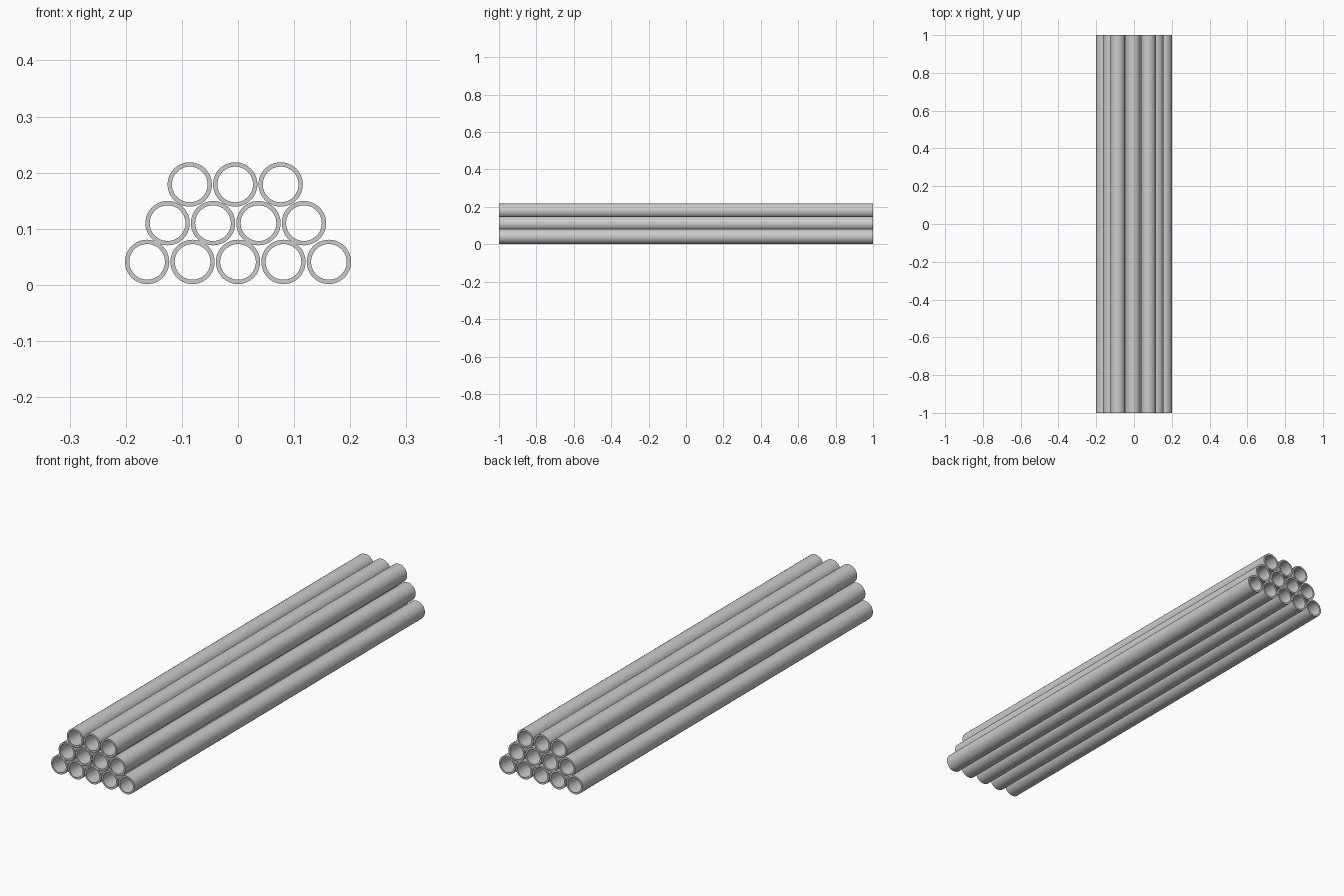
import bpy, bmesh, math

if "Cube" in bpy.data.objects:
    bpy.data.objects.remove(bpy.data.objects["Cube"])

SEG, R_OUT, R_IN, HALF = 48, 0.0395, 0.0318, 1.0
PITCH = 0.081


def pipe(name, x, z):
    # hollow tube along y: outer wall, front ring, bore, back ring
    bm = bmesh.new()
    loops = []
    for r, y in ((R_OUT, -HALF), (R_OUT, HALF), (R_IN, HALF), (R_IN, -HALF)):
        loops.append([bm.verts.new((r * math.cos(2 * math.pi * i / SEG), y,
                                    r * math.sin(2 * math.pi * i / SEG)))
                      for i in range(SEG)])
    for k in range(4):
        a, b = loops[k], loops[(k + 1) % 4]
        for i in range(SEG):
            j = (i + 1) % SEG
            bm.faces.new((a[i], a[j], b[j], b[i]))
    bmesh.ops.recalc_face_normals(bm, faces=bm.faces)
    mesh = bpy.data.meshes.new(name)
    bm.to_mesh(mesh)
    bm.free()
    ob = bpy.data.objects.new(name, mesh)
    ob.location = (x, 0, z)
    bpy.context.collection.objects.link(ob)
    bpy.ops.object.select_all(action='DESELECT')
    ob.select_set(True)
    bpy.context.view_layer.objects.active = ob
    bpy.ops.object.shade_smooth_by_angle(angle=math.radians(40))


# stacked rows: (pipe count, row centre x, height)
rows = ((5, 0.0, 0.0410), (4, -0.004, 0.1100), (3, -0.005, 0.1790))
for level, (count, cx, z) in enumerate(rows, 1):
    for i in range(count):
        pipe(f"pipe_row{level}_{i + 1}", cx + (i - (count - 1) / 2) * PITCH, z)
